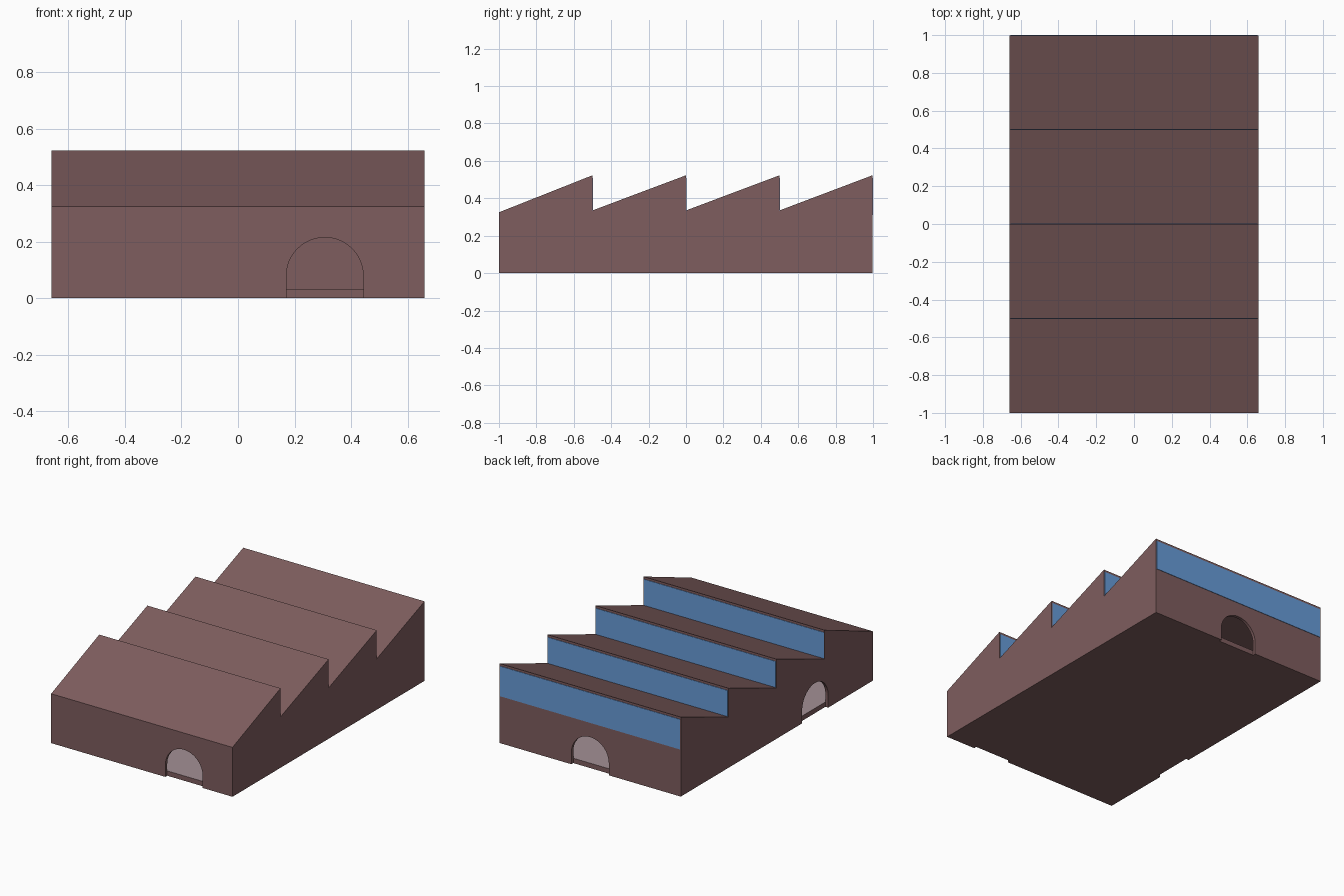
import bpy, bmesh, math
from mathutils import Matrix, Vector

cube = bpy.data.objects.get("Cube")
if cube:
    bpy.data.objects.remove(cube, do_unlink=True)


def make_material(name, color):
    mat = bpy.data.materials.new(name)
    mat.use_nodes = True
    mat.diffuse_color = (*color, 1)
    mat.node_tree.nodes["Principled BSDF"].inputs["Base Color"].default_value = (*color, 1)
    return mat


BROWN = make_material("brick brown", (0.21, 0.11, 0.112))
PALE = make_material("pale floor", (0.37, 0.28, 0.30))
BLUE = make_material("window blue", (0.137, 0.33, 0.685))

HALF_W, BACK, WALL, FLOOR = 0.66, 0.997, 0.02, 0.032
EAVE, VALLEY, PEAK, TOOTH = 0.325, 0.335, 0.523, 0.5


def make_object(name, bm, mats):
    bmesh.ops.recalc_face_normals(bm, faces=bm.faces)
    mesh = bpy.data.meshes.new(name)
    bm.to_mesh(mesh)
    bm.free()
    obj = bpy.data.objects.new(name, mesh)
    bpy.context.collection.objects.link(obj)
    for mat in mats:
        mesh.materials.append(mat)
    return obj


def prism(name, points, offset, mats):
    """Extrude a closed outline along an offset vector."""
    bm = bmesh.new()
    face = bm.faces.new([bm.verts.new(p) for p in points])
    ext = bmesh.ops.extrude_face_region(bm, geom=[face])
    bmesh.ops.translate(bm, vec=offset, verts=[v for v in ext["geom"] if isinstance(v, bmesh.types.BMVert)])
    return make_object(name, bm, mats)


def box(name, low, high, mats):
    points = [(low[0], low[1], low[2]), (high[0], low[1], low[2]),
              (high[0], high[1], low[2]), (low[0], high[1], low[2])]
    return prism(name, points, (0, 0, high[2] - low[2]), mats)


def door_cutter(center, angle):
    """Arched prism that passes through one wall."""
    radius, spring = 0.136, 0.079
    outline = [(-radius, -0.1), (radius, -0.1)]
    for i in range(25):
        a = math.pi * i / 24
        outline.append((radius * math.cos(a), spring + radius * math.sin(a)))
    turn = Matrix.Translation(center) @ Matrix.Rotation(angle, 4, "Z")
    points = [turn @ Vector((x, -WALL, z)) for x, z in outline]
    offset = turn.to_3x3() @ Vector((0, 2 * WALL, 0))
    return prism("door_cutter", points, offset, [BROWN])


# Building body with a sawtooth roof
profile = [(-1, 0), (-1, EAVE)]
for i in range(4):
    peak_y = -1 + TOOTH * (i + 1) if i < 3 else BACK
    profile.append((peak_y, PEAK))
    profile.append((peak_y, VALLEY if i < 3 else 0))
body = prism("factory_building", [(-HALF_W, y, z) for y, z in profile],
             (2 * HALF_W, 0, 0), [BROWN, PALE])

# Hollow interior and three arched doorways
cutters = [
    box("interior_cutter", (-HALF_W + WALL, -1 + WALL, FLOOR),
        (HALF_W - WALL, BACK - WALL, EAVE - WALL), [BROWN]),
    door_cutter((0.307, -1, 0), 0),
    door_cutter((0, BACK, 0), math.pi),
    door_cutter((-HALF_W, -0.4, 0), -math.pi / 2),
]
bpy.context.view_layer.objects.active = body
for cutter in cutters:
    cutter.hide_render = True
    mod = body.modifiers.new("opening", "BOOLEAN")
    mod.operation = "DIFFERENCE"
    mod.solver = "EXACT"
    mod.object = cutter
    bpy.ops.object.modifier_apply(modifier=mod.name)
    bpy.data.objects.remove(cutter, do_unlink=True)

# Pale floor inside
for poly in body.data.polygons:
    is_floor = poly.normal.z > 0.9 and abs(poly.center.z - FLOOR) < 0.01
    poly.material_index = 1 if is_floor else 0

# Window strips on the upright side of each roof tooth
for i in range(4):
    y = -1 + TOOTH * (i + 1) if i < 3 else BACK
    bottom = VALLEY if i < 3 else 0.31
    box(f"window_strip_{i + 1}", (-HALF_W + 0.005, y - 0.001, bottom),
        (HALF_W - 0.005, y + 0.003, PEAK - 0.015), [BLUE])
